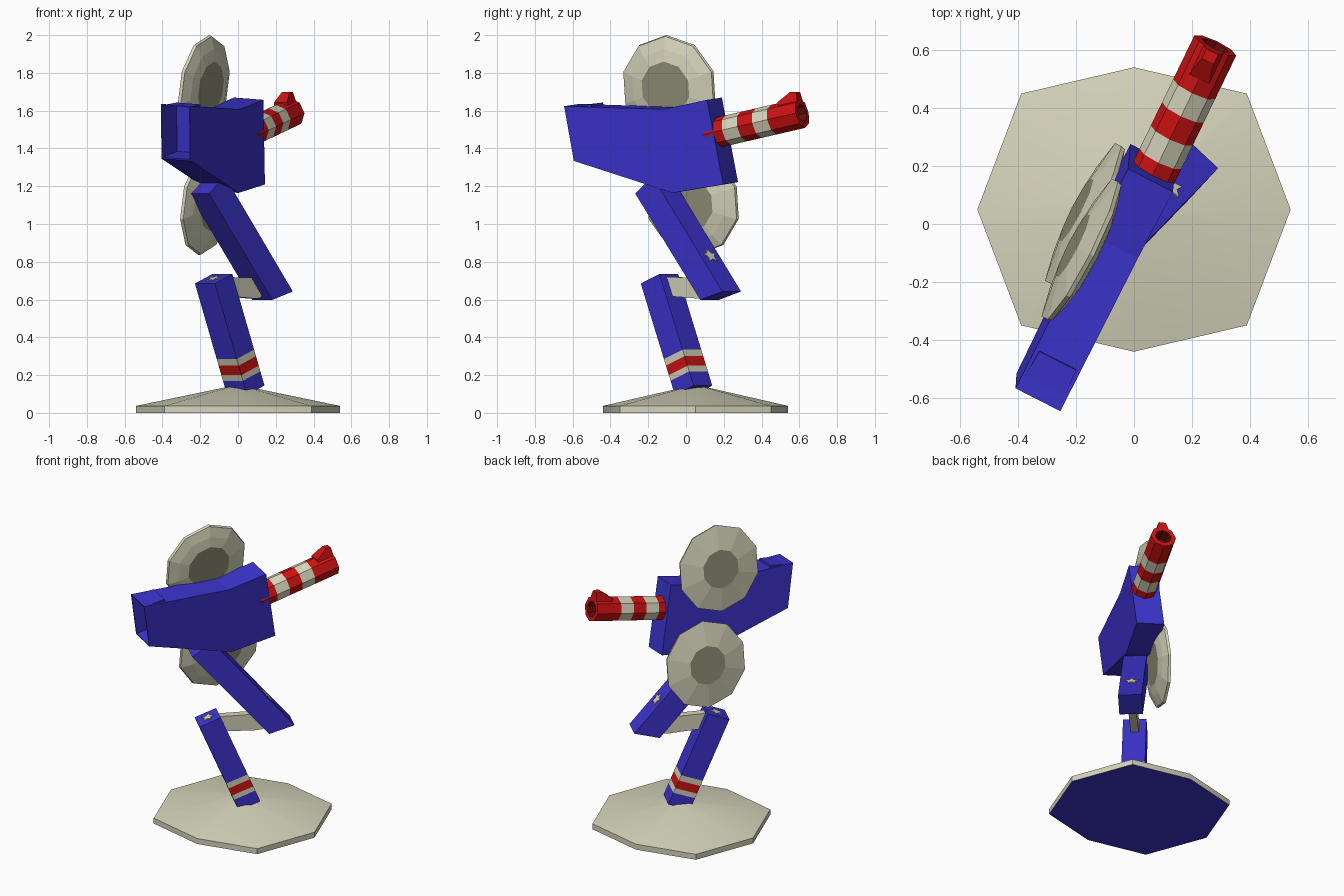
import bpy, bmesh, math
from mathutils import Vector as V

if "Cube" in bpy.data.objects:
    bpy.data.objects.remove(bpy.data.objects["Cube"])


def mat(name, rgb):
    m = bpy.data.materials.new(name)
    m.diffuse_color = (*rgb, 1)
    m.use_nodes = True
    m.node_tree.nodes["Principled BSDF"].inputs["Base Color"].default_value = m.diffuse_color
    return m


MATS = [mat("blue", (0.045, 0.033, 0.61)), mat("red", (0.62, 0.006, 0.006)),
        mat("cream", (0.68, 0.665, 0.50)), mat("dark_cream", (0.29, 0.28, 0.19)),
        mat("dark_red", (0.13, 0.004, 0.004))]
BLUE, RED, CREAM, TAN, BORE = range(5)
Z = V((0, 0, 1))


def loft(name, rings, mats):
    """Skin rings of points; mats = start cap, each segment, end cap."""
    bm = bmesh.new()
    vs = [[bm.verts.new(p) for p in ring] for ring in rings]
    n = len(vs[0])
    bm.faces.new(vs[0][::-1]).material_index = mats[0]
    for a, b, m in zip(vs, vs[1:], mats[1:]):
        for i in range(n):
            j = (i + 1) % n
            bm.faces.new((a[i], a[j], b[j], b[i])).material_index = m
    bm.faces.new(vs[-1]).material_index = mats[-1]
    bmesh.ops.recalc_face_normals(bm, faces=bm.faces)
    me = bpy.data.meshes.new(name)
    bm.to_mesh(me)
    bm.free()
    for m in MATS:
        me.materials.append(m)
    ob = bpy.data.objects.new(name, me)
    bpy.context.collection.objects.link(ob)
    return ob


def heading(deg):
    """Horizontal forward and right vectors."""
    a = math.radians(deg)
    return V((math.sin(a), math.cos(a), 0)), V((math.cos(a), -math.sin(a), 0))


def circle(c, u, v, r, n, r2=None):
    """Polygon around c; r2 gives alternate points for a star."""
    out = []
    for i in range(n):
        a = 2 * math.pi * i / n
        k = r2 if r2 and i % 2 else r
        out.append(c + (u * math.sin(a) + v * math.cos(a)) * k)
    return out


def star(name, c, u, v, r):
    n = u.cross(v).normalized()
    loft(name, [circle(c + n * d, u, v, r, 10, r * 0.5) for d in (-0.002, 0.005)],
         [CREAM] * 3)


# Base: low octagonal cone with blue underside
def octagon(k, z):
    return [V((0.54 * k * x, 0.05 + 0.49 * k * y, z)) for x, y in
            ((0, 1), (.72, .815), (1, 0), (.72, -.815), (0, -1), (-.72, -.815), (-1, 0), (-.72, .815))]


base = loft("base", [octagon(1, 0), octagon(1, 0.037), octagon(0.1, 0.138)],
            [BLUE, CREAM, CREAM, CREAM])
bpy.context.view_layer.objects.active = base
base.select_set(True)
bpy.ops.object.shade_smooth_by_angle(angle=math.radians(30))

# Legs: leaning boxes given by the middle of their rear edge and a depth vector
F, R = heading(43)


def section(p, depth, w=0.145):
    a, b = p - R * w / 2, p + R * w / 2
    return [a, b, b + depth, a + depth]


low, high = V((-0.015, -0.02, 0.13)), V((-0.175, -0.19, 0.685))
depth = F * 0.135 + Z * 0.05
levels = [low.lerp(high, (z - 0.13) / 0.555) for z in (0.095, 0.17, 0.20, 0.25, 0.285, 0.685)]
loft("lower_leg", [section(p, depth) for p in levels],
     [BLUE, BLUE, CREAM, RED, CREAM, BLUE, BLUE])
star("lower_leg_star", high + depth / 2, R, depth.normalized(), 0.042)

p0, p1 = V((0.128, 0.125, 0.598)), V((-0.207, -0.22, 1.162))
d0, d1 = F * 0.16 + Z * 0.045, F * 0.125 + Z * 0.09
loft("upper_leg", [section(p0, d0), section(p1, d1)], [BLUE] * 3)
q0, q1 = p0 + d0, p1 + d1
star("upper_leg_star", q0.lerp(q1, 0.308), -R, (q1 - q0).normalized(), 0.047)

# Knee plate joining the two legs
knee = [(-0.15, 0.64), (-0.13, 0.62), (0.12, 0.605), (0.16, 0.61), (0.17, 0.63),
        (0.15, 0.70), (0.13, 0.715), (-0.15, 0.72)]
mid = V((-0.005, -0.005, 0))
loft("knee_plate", [[mid + F * s + Z * z + R * t for s, z in knee] for t in (-0.025, 0.025)],
     [CREAM] * 3)

# Body: side profile extruded sideways, slightly rolled, with a hollow tail
F, R = heading(27)
roll = math.radians(4)
RR = R * math.cos(roll) - Z * math.sin(roll)
UP = Z * math.cos(roll) + R * math.sin(roll)
profile = [(-0.69, 1.628), (-0.643, 1.338), (-0.062, 1.168), (0.24, 1.213),
           (0.16, 1.662), (-0.10, 1.612)]
body = loft("body", [[F * s + RR * t + Z * 1.6 + UP * (z - 1.6) for s, z in profile]
                     for t in (-0.109, 0.065)], [BLUE] * 3)
bm = bmesh.new()
bm.from_mesh(body.data)
tail = min(bm.faces, key=lambda f: f.calc_center_median().dot(F))
bmesh.ops.inset_individual(bm, faces=[tail], thickness=0.01)
bmesh.ops.inset_individual(bm, faces=[tail], thickness=0.012, depth=-0.15)
bm.to_mesh(body.data)
bm.free()

# Side discs: ten-sided lenses with darker hubs
droll = math.radians(8)
DR = R * math.cos(droll) - Z * math.sin(droll)
DU = Z * math.cos(droll) + R * math.sin(droll)
for name, c in (("upper_disc", V((-0.18, -0.09, 1.722))), ("lower_disc", V((-0.168, 0.033, 1.112)))):
    shape = ((-0.035, 0.125), (-0.008, 0.28), (0.008, 0.275), (0.03, 0.21), (0.042, 0.145))
    loft(name, [circle(c + DR * d, F, DU, r, 10) for d, r in shape],
         [TAN, CREAM, CREAM, CREAM, CREAM, TAN])

# Barrel: striped octagonal tube with a bore
g0, g1 = V((0.06, 0.16, 1.482)), V((0.28, 0.615, 1.587))
axis = (g1 - g0).normalized()
side = axis.cross(Z).normalized()
up = side.cross(axis)
steps = [(-0.08, .08), (.143, .08), (.319, .08), (.495, .08), (.67, .08), (1, .08), (1, .05), (0.85, .048)]
loft("barrel", [circle(g0.lerp(g1, t), side, up, r, 8) for t, r in steps],
     [RED, RED, CREAM, RED, CREAM, RED, RED, BORE, BORE])

# Sight: ramp on top of the muzzle
ramp = [(0.78, 0.06), (0.78, 0.082), (0.93, 0.122), (1.0, 0.115), (1.0, 0.06)]
loft("sight", [[g0.lerp(g1, t) + up * h + side * (w * (1.35 if h < 0.1 else 0.8)) for t, h in ramp]
               for w in (-0.028, 0.028)], [RED] * 3)
